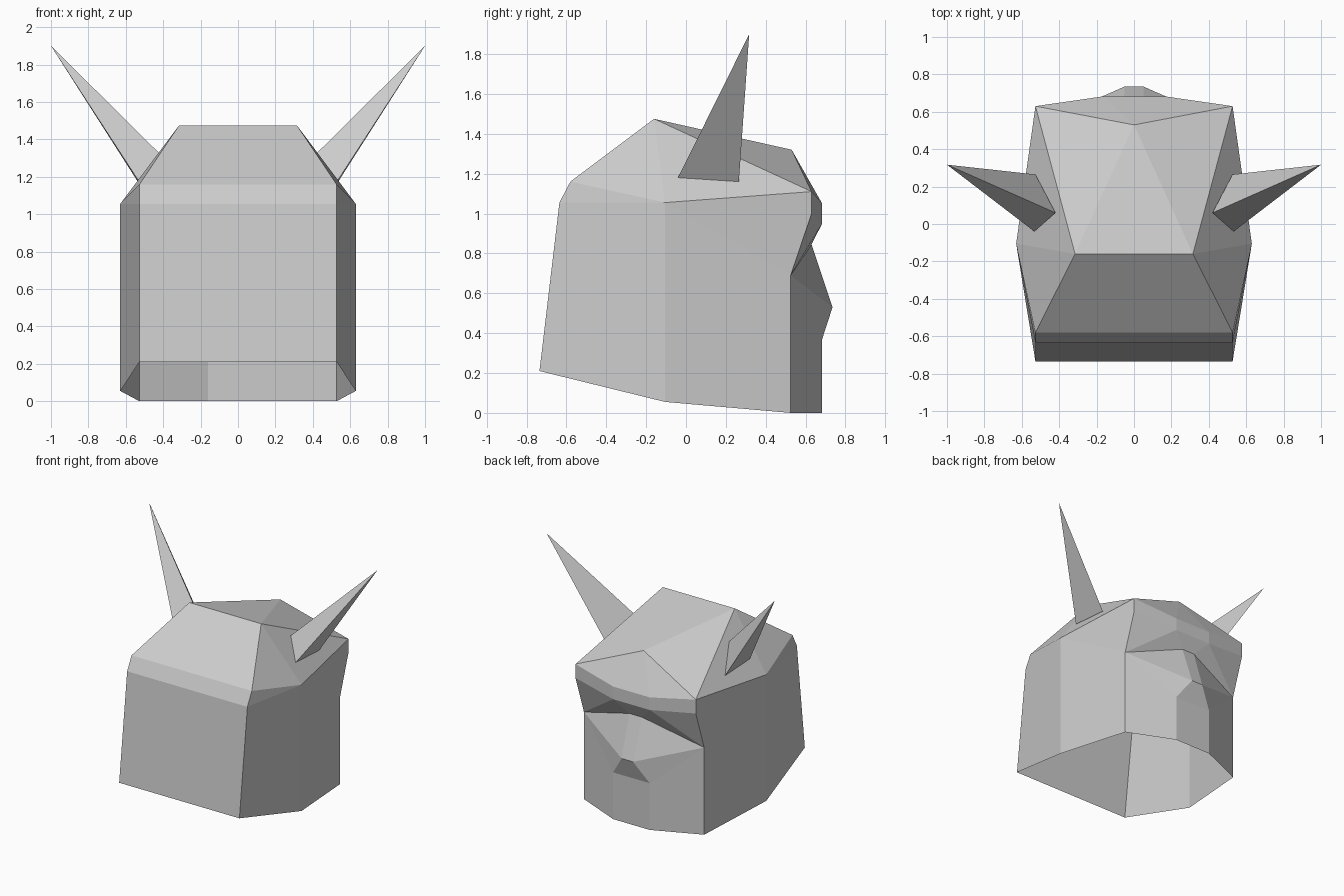
import bpy, bmesh
from mathutils import Vector

cube = bpy.data.objects.get("Cube")
if cube:
    bpy.data.objects.remove(cube, do_unlink=True)

# Single plain grey
grey = bpy.data.materials.new("plain_grey")
grey.use_nodes = True
colour = (0.6, 0.6, 0.6, 1)
grey.diffuse_color = colour
grey.node_tree.nodes["Principled BSDF"].inputs["Base Color"].default_value = colour


def build(name, points, side_panels, centre_strips=()):
    """Make a flat-shaded shell: side panels on both sides, strips across the middle."""
    bm = bmesh.new()
    left = {k: bm.verts.new(p) for k, p in points.items()}
    right = {k: bm.verts.new((-p[0], p[1], p[2])) if p[0] else left[k]
             for k, p in points.items()}
    for panel in side_panels:
        keys = panel.split()
        bm.faces.new([left[k] for k in keys])
        bm.faces.new([right[k] for k in reversed(keys)])
    for strip in centre_strips:
        keys = strip.split()
        for a, b in zip(keys, keys[1:]):
            ring = [left[a], left[b], right[b], right[a]]
            bm.faces.new(list(dict.fromkeys(ring)))
    bmesh.ops.recalc_face_normals(bm, faces=bm.faces)
    mesh = bpy.data.meshes.new(name)
    bm.to_mesh(mesh)
    bm.free()
    mesh.materials.append(grey)
    obj = bpy.data.objects.new(name, mesh)
    bpy.context.collection.objects.link(obj)
    return obj


# Helmet shell, open underneath: one half of its corner points
W, M, N = 0.527, 0.63, 0.16   # corner, widest and face-ridge half widths
corners = {
    "hem": (W, -0.735, 0.21),
    "wall_top": (W, -0.635, 1.055),
    "shoulder": (W, -0.58, 1.16),
    "crown": (0.315, -0.16, 1.475),
    "peak": (0, 0.53, 1.32),
    "side_top": (M, -0.105, 1.055),
    "side_hem": (M, -0.105, 0.055),
    "temple": (W, 0.63, 1.11),
    "temple_low": (W, 0.63, 1.0),
    "cheek": (W, 0.525, 0.69),
    "cheek_hem": (W, 0.525, 0),
    "brow": (N, 0.683, 1.05),
    "brow_low": (N, 0.683, 0.95),
    "bridge": (0.055, 0.63, 0.845),
    "nose": (0.05, 0.735, 0.53),
    "lip": (N, 0.683, 0.37),
    "chin": (N, 0.683, 0),
}
panels = [
    # side walls
    "hem wall_top side_top side_hem",
    "wall_top shoulder side_top",
    "side_hem side_top cheek cheek_hem",
    "side_top temple temple_low cheek",
    # sloping roof
    "shoulder crown side_top",
    "crown temple side_top",
    "crown peak temple",
    "peak brow temple",
    # brow, eye hollow and cheek
    "temple brow brow_low temple_low",
    "temple_low brow_low cheek",
    "brow_low bridge cheek",
    "bridge nose cheek",
    "nose lip cheek",
    "cheek lip chin cheek_hem",
]
strips = [
    "hem wall_top shoulder crown peak brow brow_low bridge nose lip chin",
]
build("helmet_shell", corners, panels, strips)

# Three-sided horns set on the roof slopes
horn = {
    "tip": (1, 0.317, 1.9),
    "inner": (0.42, 0.06, 1.325),
    "front": (0.533, -0.04, 1.18),
    "back": (0.527, 0.265, 1.16),
}
build("horns", horn, ["tip inner front", "tip front back",
                      "tip back inner", "inner back front"])
